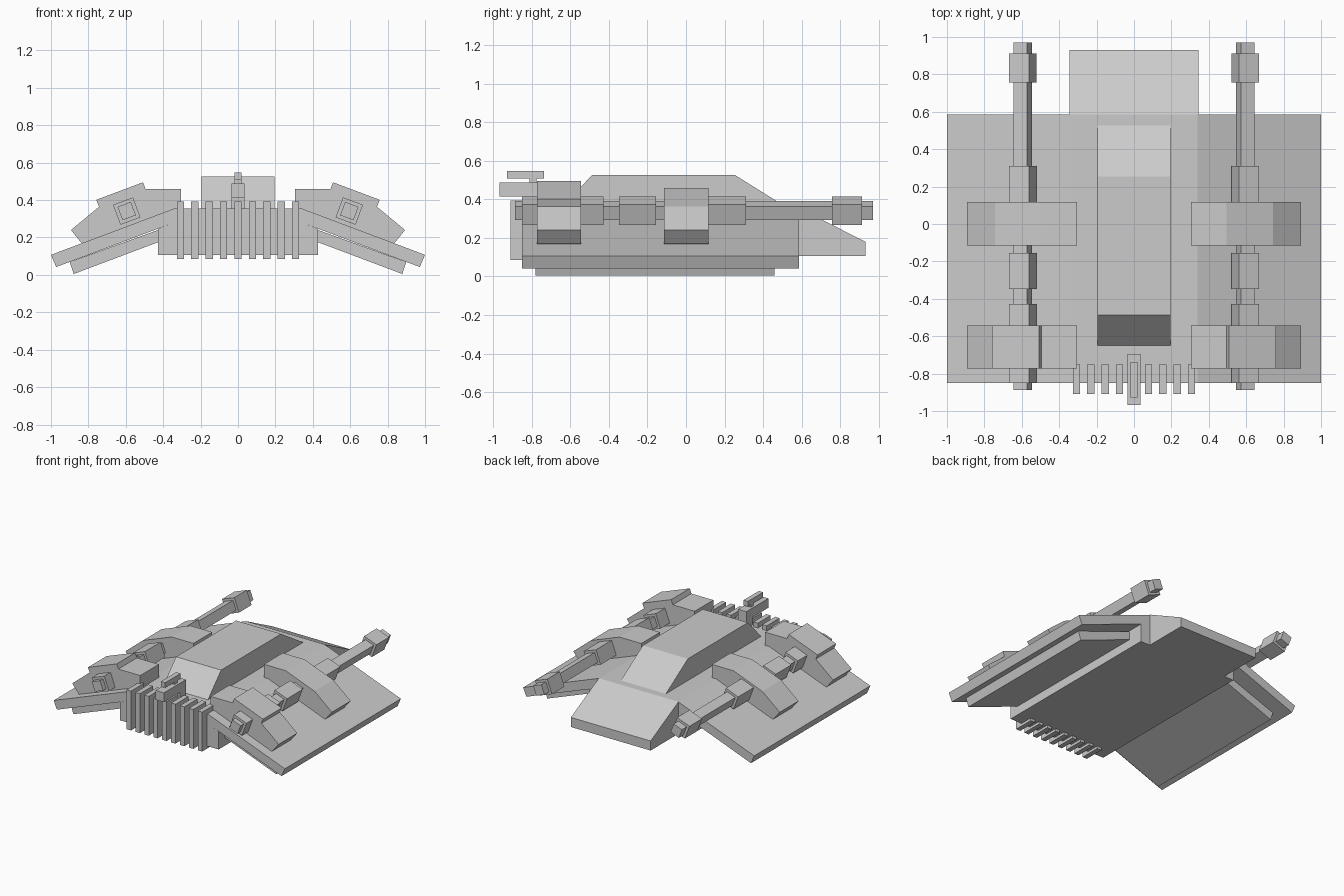
import bpy, bmesh, math
from mathutils import Matrix, Vector

cube = bpy.data.objects.get("Cube")
if cube:
    bpy.data.objects.remove(cube, do_unlink=True)

grey = bpy.data.materials.new("hull grey")
grey.use_nodes = True
colour = (0.6, 0.6, 0.6, 1)
grey.diffuse_color = colour
grey.node_tree.nodes["Principled BSDF"].inputs["Base Color"].default_value = colour


def finish(name, bm):
    bmesh.ops.recalc_face_normals(bm, faces=bm.faces[:])
    mesh = bpy.data.meshes.new(name)
    bm.to_mesh(mesh)
    bm.free()
    mesh.materials.append(grey)
    obj = bpy.data.objects.new(name, mesh)
    bpy.context.collection.objects.link(obj)
    return obj


def extrude(name, profile, start, end, axis="y"):
    """Prism from a 2D profile: (x, z) along y, or (y, z) along x."""
    bm = bmesh.new()

    def place(p, d):
        return (p[0], d, p[1]) if axis == "y" else (d, p[0], p[1])
    a = [bm.verts.new(place(p, start)) for p in profile]
    b = [bm.verts.new(place(p, end)) for p in profile]
    bm.faces.new(a)
    bm.faces.new(b)
    n = len(profile)
    for i in range(n):
        j = (i + 1) % n
        bm.faces.new((a[i], a[j], b[j], b[i]))
    return finish(name, bm)


def box(name, x, y, z):
    return extrude(name, [(x[0], z[0]), (x[1], z[0]), (x[1], z[1]), (x[0], z[1])], *y)


def flip(profile, side):
    return [(side * x, z) for x, z in profile]


def symmetric(half):
    return half + flip(half[::-1], -1)


# Hull: folded wing slab, belly and sloping tail
extrude("wing_slab", symmetric([(0.34, 0.355), (1.0, 0.107), (0.972, 0.042), (0.34, 0.28)]),
        -0.85, 0.585)
extrude("belly", symmetric([(0.34, 0.28), (0.428, 0.246), (0.428, 0.105)]), -0.85, 0.585)
extrude("tail", [(0.585, 0.105), (0.93, 0.105), (0.93, 0.18), (0.585, 0.355)],
        -0.345, 0.345, "x")

# Cabin
extrude("cabin", [(-0.655, 0.35), (-0.487, 0.525), (0.255, 0.525), (0.535, 0.35)],
        -0.195, 0.195, "x")

# Cooling fins across the front
for i in range(-4, 5):
    x = i * 0.077
    box("cooling_fin", (x - 0.019, x + 0.019), (-0.91, -0.75), (0.085, 0.393))

# Small turret above the fins
box("turret_post", (-0.036, 0.036), (-0.77, -0.695), (0.35, 0.42))
box("turret_body", (-0.036, 0.036), (-0.967, -0.695), (0.415, 0.488))
box("turret_neck", (-0.018, 0.018), (-0.81, -0.775), (0.485, 0.51))
box("turret_top", (-0.019, 0.019), (-0.927, -0.737), (0.507, 0.547))

pod = [(0.305, 0.34), (0.305, 0.458), (0.494, 0.458), (0.743, 0.364),
       (0.893, 0.24), (0.84, 0.174), (0.82, 0.16)]
cap = [(0.494, 0.458), (0.508, 0.495), (0.758, 0.401), (0.743, 0.364)]
under = [(0.40, 0.25), (0.90, 0.069), (0.878, 0.005), (0.40, 0.185)]
tilt = math.atan2(0.248, 0.66)


def tilted_bar(name, side, size, y0, y1):
    """Square bar along y, tilted to match the wing."""
    ring = []
    for k in range(4):
        v = Matrix.Rotation(k * math.pi / 2 + math.pi / 4 - tilt, 2) @ Vector((size / math.sqrt(2), 0))
        ring.append((0.595 + v.x, 0.341 + v.y))
    extrude(name, flip(ring, side), y0, y1)


for side, label in ((1, "left"), (-1, "right")):
    extrude(label + "_wing_underplate", flip(under, side), -0.78, 0.46)

    # Arched mounts holding the barrel
    extrude(label + "_front_mount", flip(pod, side), -0.773, -0.543)
    extrude(label + "_front_mount_cap", flip(cap, side), -0.773, -0.543)
    extrude(label + "_rear_mount", flip(pod, side), -0.115, 0.117)

    # Long barrel with square collars
    tilted_bar(label + "_barrel", side, 0.076, -0.887, 0.97)
    for y0, y1 in ((-0.85, -0.428), (-0.348, -0.155), (-0.1, 0.31), (0.757, 0.912)):
        tilted_bar(label + "_barrel_collar", side, 0.114, y0, y1)
